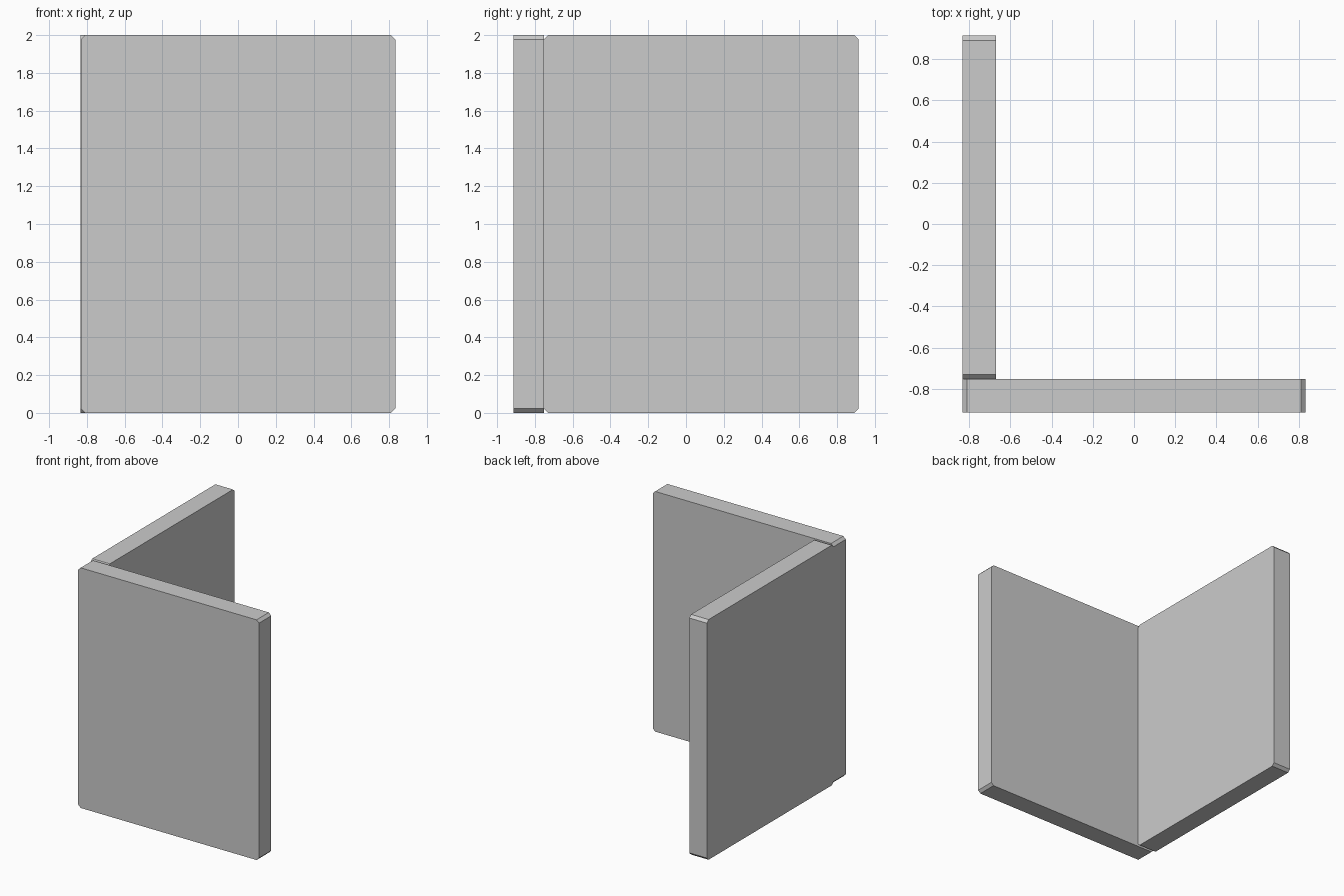
import bpy, bmesh
from mathutils import Matrix
from math import radians

if "Cube" in bpy.data.objects:
    bpy.data.objects.remove(bpy.data.objects["Cube"])

WIDTH, HEIGHT, THICK, CUT = 1.665, 2.0, 0.162, 0.022
HALF_Y = (WIDTH + THICK) / 2


def panel(name, center, turn):
    """Upright slab with its four outline corners chamfered."""
    bm = bmesh.new()
    bmesh.ops.create_cube(bm, size=1)
    bmesh.ops.scale(bm, vec=(WIDTH, THICK, HEIGHT), verts=bm.verts)
    # chamfer only the corner edges running through the thickness
    corners = [e for e in bm.edges
               if abs(e.verts[0].co.y - e.verts[1].co.y) > THICK / 2]
    bmesh.ops.bevel(bm, geom=corners, offset=CUT, offset_type='OFFSET',
                    segments=1, affect='EDGES')
    bm.transform(Matrix.Translation(center) @ Matrix.Rotation(radians(turn), 4, 'Z'))
    bmesh.ops.recalc_face_normals(bm, faces=bm.faces)
    mesh = bpy.data.meshes.new(name)
    bm.to_mesh(mesh)
    bm.free()
    obj = bpy.data.objects.new(name, mesh)
    bpy.context.collection.objects.link(obj)
    return obj


# front wall spans the full width
panel("front_wall", (0, -HALF_Y + THICK / 2, HEIGHT / 2), 0)
# side wall butts against the back of the front wall at the left
panel("side_wall", (-WIDTH / 2 + THICK / 2, THICK / 2, HEIGHT / 2), 90)
